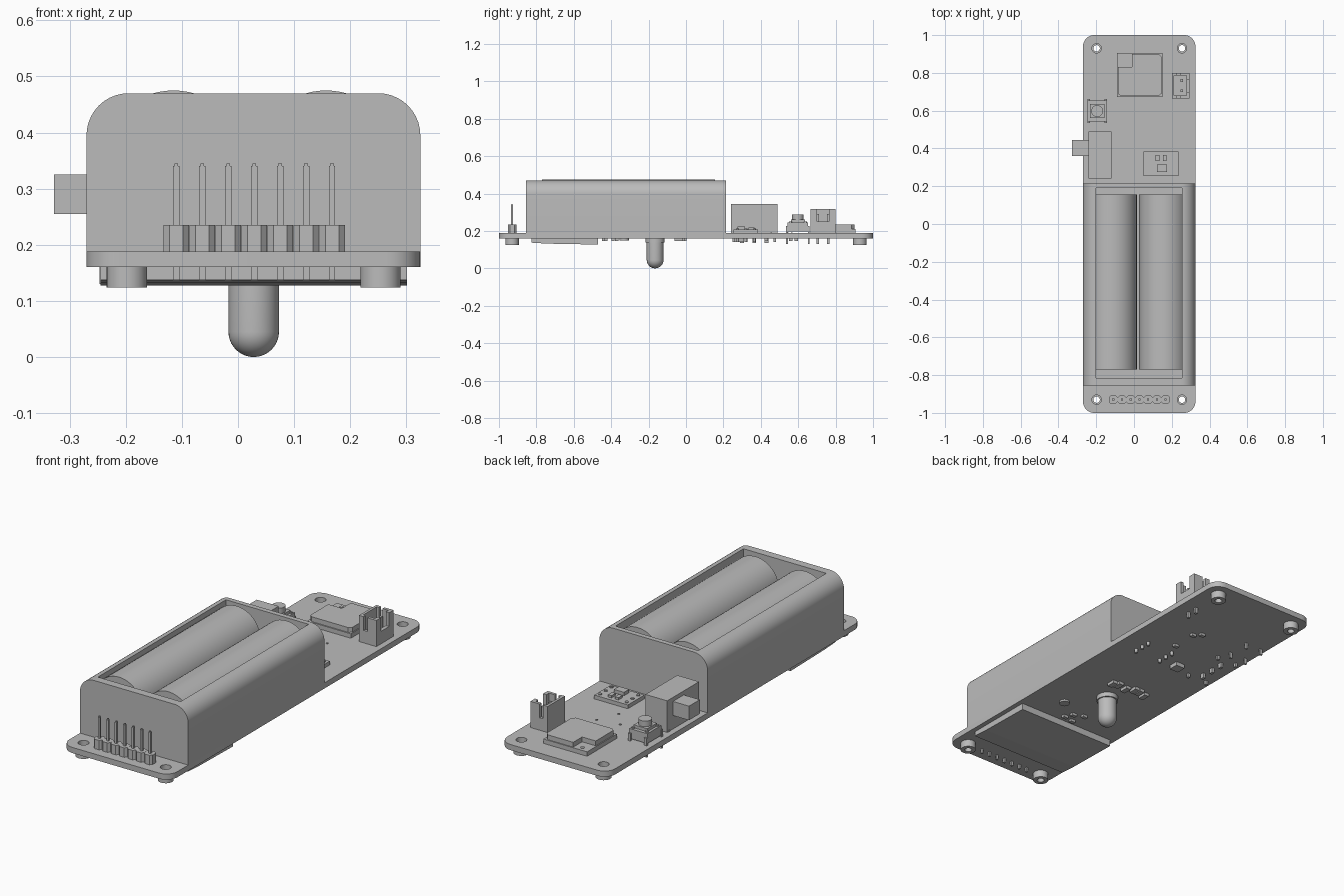
import bpy, bmesh, math
from mathutils import Vector

cube = bpy.data.objects.get("Cube")
if cube:
    bpy.data.objects.remove(cube, do_unlink=True)

grey = bpy.data.materials.new("plain grey")
grey.use_nodes = True
grey.diffuse_color = (0.5, 0.5, 0.5, 1)
grey.node_tree.nodes["Principled BSDF"].inputs["Base Color"].default_value = (0.5, 0.5, 0.5, 1)

CX = 0.028            # centre line of the board
BOTTOM, TOP = 0.16, 0.188   # board faces


def finish(bm, name, smooth=False):
    bmesh.ops.recalc_face_normals(bm, faces=bm.faces)
    mesh = bpy.data.meshes.new(name)
    bm.to_mesh(mesh)
    bm.free()
    mesh.materials.append(grey)
    ob = bpy.data.objects.new(name, mesh)
    bpy.context.collection.objects.link(ob)
    if smooth:
        shade(ob)
    return ob


def shade(ob):
    bpy.ops.object.select_all(action='DESELECT')
    ob.select_set(True)
    bpy.context.view_layer.objects.active = ob
    bpy.ops.object.shade_smooth_by_angle(angle=math.radians(35))


def prism(name, points, offset, smooth=False):
    """Extrude a closed outline along an offset."""
    bm = bmesh.new()
    face = bm.faces.new([bm.verts.new(p) for p in points])
    out = bmesh.ops.extrude_face_region(bm, geom=[face])
    verts = [g for g in out["geom"] if isinstance(g, bmesh.types.BMVert)]
    bmesh.ops.translate(bm, verts=verts, vec=offset)
    return finish(bm, name, smooth)


def box(name, x0, x1, y0, y1, z0, z1):
    return prism(name, [(x0, y0, z0), (x1, y0, z0), (x1, y1, z0), (x0, y1, z0)], (0, 0, z1 - z0))


def block(name, x, y, w, d, z0, z1):
    return box(name, x - w / 2, x + w / 2, y - d / 2, y + d / 2, z0, z1)


def cylinder(name, x, y, r, z0, z1, n=32):
    ring = [(x + r * math.cos(2 * math.pi * i / n), y + r * math.sin(2 * math.pi * i / n), z0)
            for i in range(n)]
    return prism(name, ring, (0, 0, z1 - z0), n > 8)


def arc(cx, cy, r, start, n=10):
    return [(cx + r * math.cos(math.radians(start + 90 * i / n)),
             cy + r * math.sin(math.radians(start + 90 * i / n))) for i in range(n + 1)]


def cut(ob, *cutters):
    for c in cutters:
        c.hide_render = True
        mod = ob.modifiers.new("cut", 'BOOLEAN')
        mod.operation, mod.solver, mod.object = 'DIFFERENCE', 'EXACT', c
        bpy.context.view_layer.objects.active = ob
        bpy.ops.object.modifier_apply(modifier=mod.name)
        bpy.data.objects.remove(c, do_unlink=True)


# Circuit board with rounded corners and mounting holes
L, R, CR = -0.27, 0.325, 0.06
outline = (arc(R - CR, 1 - CR, CR, 0) + arc(L + CR, 1 - CR, CR, 90)
           + arc(L + CR, CR - 1, CR, 180) + arc(R - CR, CR - 1, CR, 270))
board = prism("circuit_board", [(x, y, BOTTOM) for x, y in outline], (0, 0, TOP - BOTTOM))
corners = [(x, y) for x in (-0.198, 0.254) for y in (-0.93, 0.93)]
for x, y in corners:
    cut(board, cylinder("hole_cutter", x, y, 0.025, 0.1, 0.3))
    foot = cylinder("standoff", x, y, 0.036, 0.124, BOTTOM)
    cut(foot, cylinder("bore_cutter", x, y, 0.017, 0.1, 0.2))
    shade(foot)
shade(board)

# Battery holder: rounded top profile extruded along y, hollowed from above
HR = 0.075
profile = ([(L, TOP), (R, TOP)] + arc(R - HR, 0.47 - HR, HR, 0)
           + arc(L + HR, 0.47 - HR, HR, 90))
holder = prism("battery_holder", [(x, -0.855, z) for x, z in profile], (0, 1.07, 0))
cut(holder, box("holder_cutter", -0.2, 0.255, -0.815, 0.19, 0.21, 0.6))
shade(holder)

# Two round cells
for x in (-0.115, 0.157):
    ring = [(x + 0.13 * math.cos(math.tau * i / 64), -0.77, 0.345 + 0.13 * math.sin(math.tau * i / 64))
            for i in range(64)]
    prism("battery", ring, (0, 0.925, 0), True)

# Pin header at the front
for i in range(7):
    x, y, h, k = -0.11 + i * 0.0463, -0.93, 0.023, 0.012
    octagon = [(h, -k), (h, k), (k, h), (-k, h), (-h, k), (-h, -k), (-k, -h), (k, -h)]
    prism("header_block", [(x + a, y + b, TOP) for a, b in octagon], (0, 0, 0.047))
    block("header_pin", x, y, 0.011, 0.011, 0.137, 0.34)
    block("header_pin_tip", x, y, 0.007, 0.007, 0.34, 0.345)

# Slide switch with its side knob
box("switch_body", -0.24, -0.12, 0.24, 0.49, TOP, 0.345)
box("switch_knob", -0.328, -0.24, 0.36, 0.445, 0.255, 0.325)
for x in (-0.235, -0.125):
    for y in (0.255, 0.475):
        block("switch_leg", x, y, 0.014, 0.014, 0.14, 0.195)
for y in (0.3, 0.365, 0.43):
    block("switch_contact", -0.18, y, 0.014, 0.02, 0.135, BOTTOM)

# Push button
bx, by = -0.195, 0.598
block("button_base", bx, by, 0.1, 0.11, 0.196, 0.245)
block("button_plate", bx, by, 0.075, 0.075, 0.245, 0.26)
cylinder("button_cap", bx, by, 0.031, 0.26, 0.288)
for sx in (-1, 1):
    for sy in (-1, 1):
        block("button_leg", bx + sx * 0.045, by + sy * 0.058, 0.014, 0.01, 0.13, 0.225)
        cylinder("button_rivet", bx + sx * 0.037, by + sy * 0.04, 0.008, 0.245, 0.251, 12)

# Cable socket: open box, notched on the outer wall and slit at both ends
socket = box("cable_socket", 0.2, 0.295, 0.665, 0.8, TOP, 0.318)
cut(socket, box("well_cutter", 0.213, 0.277, 0.68, 0.785, 0.21, 0.4),
    box("notch_cutter", 0.27, 0.32, 0.7, 0.765, 0.25, 0.4),
    box("slit_cutter", 0.225, 0.245, 0.6, 0.9, 0.25, 0.4))
for y in (0.705, 0.76):
    block("socket_pin", 0.252, y, 0.014, 0.014, 0.13, 0.29)

# Radio module with a notched lid
box("module_base", -0.09, 0.15, 0.672, 0.905, TOP, 0.21)
lid = [(-0.085, 0.69), (-0.07, 0.678), (0.13, 0.678), (0.145, 0.69), (0.145, 0.885),
       (0.13, 0.9), (-0.01, 0.9), (-0.01, 0.83), (-0.085, 0.83)]
prism("module_lid", [(x, y, 0.21) for x, y in lid], (0, 0, 0.024))
cylinder("module_dot", -0.047, 0.88, 0.01, 0.21, 0.213, 16)

# Small sensor board
box("sensor_board", 0.05, 0.235, 0.255, 0.385, TOP, 0.207)
for x in (0.07, 0.217):
    for y in (0.275, 0.32, 0.365):
        cylinder("sensor_pin", x, y, 0.008, 0.14, 0.212, 12)
for x in (0.125, 0.163):
    block("sensor_part", x, 0.35, 0.02, 0.032, 0.207, 0.218)
block("sensor_chip", 0.148, 0.295, 0.055, 0.04, 0.207, 0.224)

# Wedge-fronted panel under the board
side = [(-0.825, BOTTOM), (-0.825, 0.137), (-0.74, 0.132), (-0.47, 0.127), (-0.47, BOTTOM)]
prism("under_panel", [(-0.245, y, z) for y, z in side], (0.546, 0, 0))

# Domed lamp hanging below, revolved from a profile
bm = bmesh.new()
curve = [(0.051, BOTTOM), (0.051, 0.137), (0.045, 0.137)]
curve += [(0.045 * math.cos(a * math.pi / 20), 0.045 - 0.045 * math.sin(a * math.pi / 20))
          for a in range(11)]
verts = [bm.verts.new((CX + r, -0.165, z)) for r, z in curve]
edges = [bm.edges.new(pair) for pair in zip(verts, verts[1:])]
bmesh.ops.spin(bm, geom=verts + edges, cent=(CX, -0.165, 0), axis=(0, 0, 1),
               angle=math.tau, steps=40)
bmesh.ops.remove_doubles(bm, verts=bm.verts, dist=0.0005)
finish(bm, "lamp_dome", True)

# Small soldered parts under the board
cylinder("under_disc", 0.157, -0.33, 0.025, 0.15, BOTTOM, 24)
block("under_chip", -0.03, 0.285, 0.05, 0.05, 0.14, BOTTOM)
for x, y in [(0.1, -0.04), (0.07, -0.03), (0.018, -0.04), (-0.02, -0.02), (-0.09, -0.035), (-0.05, -0.02)]:
    block("under_resistor", x, y, 0.026, 0.045, 0.145, BOTTOM)
for x, y in [(0, -0.37), (0.05, -0.39), (0.017, -0.44), (0.07, -0.43), (0.07, 0.59), (0.1, 0.56), (0.1, 0.43)]:
    block("under_part", x, y, 0.026, 0.018, 0.147, BOTTOM)

# Tiny bumps on top of the board
for x, y in [(-0.02, 0.545), (0.095, 0.565), (0.05, 0.455)]:
    block("solder_bump", x, y, 0.008, 0.008, TOP, 0.192)
